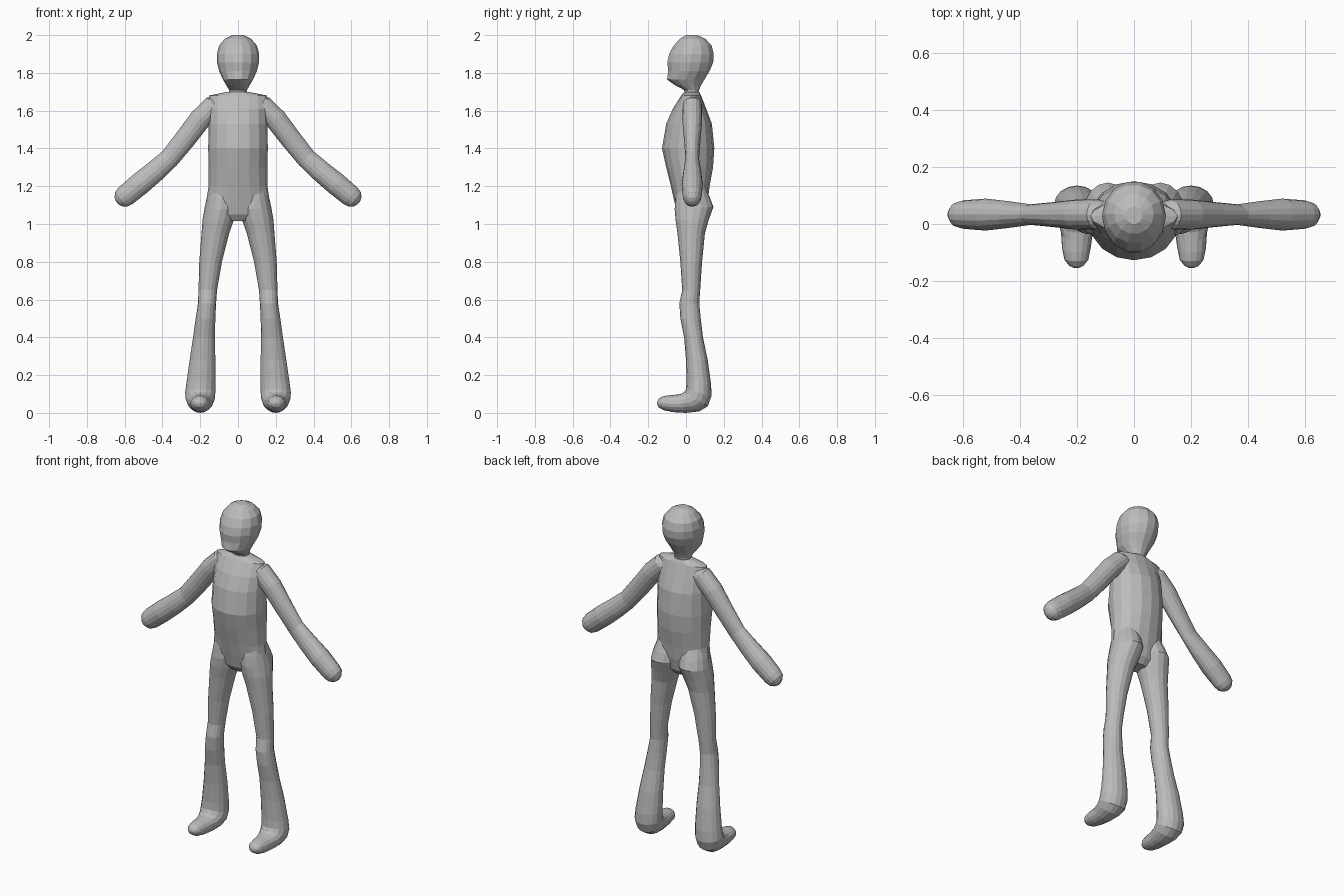
import bpy, bmesh, math
from mathutils import Vector

if "Cube" in bpy.data.objects:
    bpy.data.objects.remove(bpy.data.objects["Cube"])

grey = bpy.data.materials.new("plain grey")
grey.diffuse_color = (0.5, 0.5, 0.5, 1)
grey.use_nodes = True
grey.node_tree.nodes["Principled BSDF"].inputs["Base Color"].default_value = grey.diffuse_color


def loft(name, rings, sides):
    """Skin a tube through elliptical rings, each (centre, half-axis u, half-axis v)."""
    bm = bmesh.new()
    loops = []
    for c, u, v in rings:
        loop = []
        for i in range(sides):
            a = 2 * math.pi * i / sides
            loop.append(bm.verts.new(c + u * math.cos(a) + v * math.sin(a)))
        loops.append(loop)
    for a, b in zip(loops, loops[1:]):
        for i in range(sides):
            j = (i + 1) % sides
            bm.faces.new((a[i], a[j], b[j], b[i]))
    bm.faces.new(loops[0])
    bm.faces.new(loops[-1])
    bmesh.ops.recalc_face_normals(bm, faces=bm.faces)
    mesh = bpy.data.meshes.new(name)
    bm.to_mesh(mesh)
    bm.free()
    mesh.materials.append(grey)
    obj = bpy.data.objects.new(name, mesh)
    bpy.context.collection.objects.link(obj)
    return obj


def span(x, rx, yf, zf, yb, zb):
    """Ring given by its front and back points and its half width."""
    f, b = Vector((x, yf, zf)), Vector((x, yb, zb))
    return (f + b) / 2, Vector((rx, 0, 0)), (b - f) / 2


# Torso: half width, front y, back y, z
torso_rings = [
    (.06, -.02, .07, 1.015), (.14, -.045, .10, 1.05), (.168, -.062, .115, 1.12),
    (.156, -.08, .125, 1.20), (.155, -.105, .143, 1.30), (.158, -.127, .15, 1.40),
    (.155, -.105, .137, 1.53), (.155, -.07, .107, 1.61), (.153, -.025, .08, 1.68),
    (.055, -.01, .07, 1.70),
]
body = loft("body", [span(0, w, f, z, b, z) for w, f, b, z in torso_rings], 16)

# Head and neck
head_rings = [
    (.046, -.005, .065, 1.685), (.048, -.012, .07, 1.71), (.062, -.06, .082, 1.735),
    (.08, -.103, .10, 1.765), (.10, -.097, .128, 1.81), (.111, -.102, .147, 1.855),
    (.112, -.092, .15, 1.90), (.10, -.068, .138, 1.945), (.07, -.035, .105, 1.98),
    (.03, .00, .06, 2.0),
]
loft("head", [span(0, w, f, z, b, z) for w, f, b, z in head_rings], 14)

# Leg with bent foot: x, half width, front y/z, back y/z
leg_rings = [
    (.08, .06, -.04, 1.22, .09, 1.22), (.085, .08, -.055, 1.14, .127, 1.14),
    (.092, .085, -.06, 1.08, .145, 1.09), (.105, .083, -.055, 1.02, .12, 1.02),
    (.12, .073, -.045, .95, .10, .95), (.145, .06, -.03, .80, .085, .80),
    (.16, .049, -.02, .65, .075, .65), (.164, .048, -.035, .58, .07, .58),
    (.172, .052, -.03, .50, .078, .50), (.18, .058, -.01, .40, .09, .40),
    (.188, .068, .00, .28, .115, .28), (.196, .077, .003, .17, .133, .15),
    (.20, .08, .00, .125, .135, .09), (.20, .077, -.01, .11, .115, .035),
    (.20, .068, -.03, .10, .07, .008), (.20, .056, -.06, .096, .00, .00),
    (.202, .05, -.10, .092, -.07, .004), (.202, .042, -.13, .085, -.12, .015),
    (.202, .025, -.148, .07, -.145, .03), (.202, .01, -.154, .058, -.153, .045),
]

# Arm: x, z, radius in the front plane, radius in depth, downward angle
arm_rings = [
    (.085, 1.635, .045, .04, 35), (.125, 1.628, .058, .052, 45),
    (.20, 1.555, .058, .053, 50), (.28, 1.45, .056, .044, 50),
    (.362, 1.348, .053, .036, 46), (.44, 1.278, .057, .047, 41),
    (.52, 1.212, .06, .056, 39), (.597, 1.148, .057, .05, 39),
]
hx, hz, hr, hd, ha = arm_rings[-1]
for t in (30, 58, 80):  # rounded hand end
    s, k = hr * math.sin(math.radians(t)), math.cos(math.radians(t))
    arm_rings.append((hx + s * math.cos(math.radians(ha)),
                      hz - s * math.sin(math.radians(ha)), hr * k, hd * k, ha))

limbs = []
for side, label in ((-1, "right"), (1, "left")):
    limbs.append(loft(label + "_leg",
                      [span(side * r[0], *r[1:]) for r in leg_rings], 16))
    arm = []
    for x, z, r, d, ang in arm_rings:
        a = math.radians(ang)
        arm.append((Vector((side * x, .033, z)),
                    Vector((side * r * math.sin(a), 0, r * math.cos(a))),
                    Vector((0, d, 0))))
    limbs.append(loft(label + "_arm", arm, 16))

# Merge the limbs into the torso as one skin
bpy.context.view_layer.objects.active = body
for limb in limbs:
    mod = body.modifiers.new("merge", 'BOOLEAN')
    mod.operation = 'UNION'
    mod.solver = 'EXACT'
    mod.object = limb
    bpy.ops.object.modifier_apply(modifier=mod.name)
    bpy.data.objects.remove(limb, do_unlink=True)
